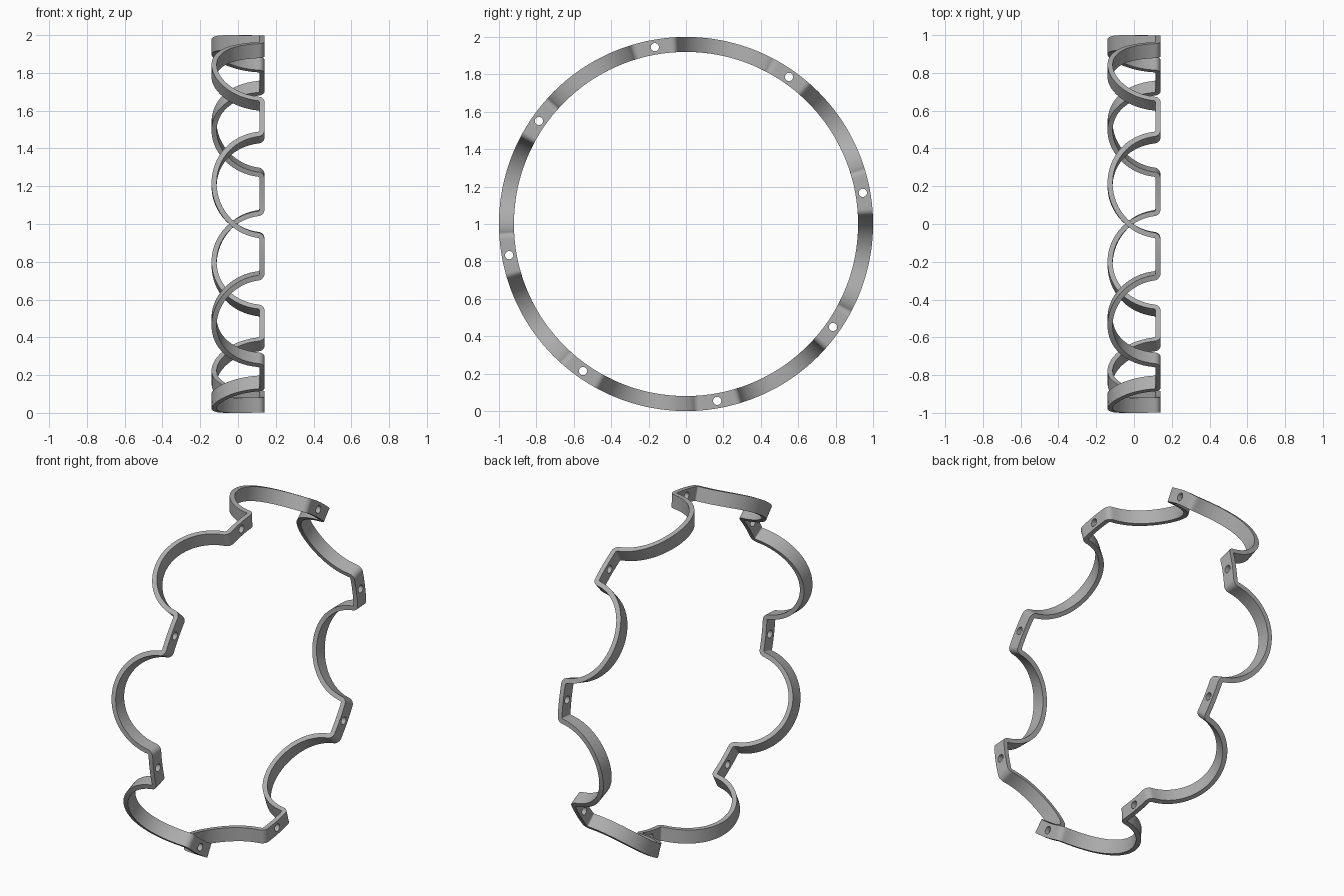
import bpy, bmesh
from math import sin, cos, asin, sqrt, pi, radians
from mathutils import Matrix, Vector

cube = bpy.data.objects.get("Cube")
if cube:
    bpy.data.objects.remove(cube, do_unlink=True)

COUNT = 8                    # scallops around the ring
R_OUT, R_IN = 1.0, 0.92
R_MID = (R_OUT + R_IN) / 2
HALF_T = 0.0135              # half the strip thickness
TAB_X = 0.14 - HALF_T        # middle of the flat tabs
ARC_R, BEND_R = 0.269, 0.022
ARC_X = ARC_R - TAB_X        # centre of each scallop along the axis
HALF_PITCH = pi * R_MID / COUNT
FIRST_HOLE = radians(10)

metal = bpy.data.materials.new("satin grey metal")
metal.use_nodes = True
grey = (0.42, 0.42, 0.42, 1)
metal.diffuse_color = grey
metal.node_tree.nodes["Principled BSDF"].inputs["Base Color"].default_value = grey


def half_scallop():
    """Centre line and normals, unrolled, from scallop bottom to tab middle."""
    bend_x = TAB_X - BEND_R
    tilt = asin((ARC_X - bend_x) / (ARC_R + BEND_R))
    bend_s = sqrt((ARC_R + BEND_R) ** 2 - (ARC_X - bend_x) ** 2)
    pts = []
    for i in range(21):                       # round scallop
        a = (pi / 2 - tilt) * i / 20
        n = Vector((sin(a), -cos(a)))
        pts.append((Vector((0, ARC_X)) + n * ARC_R, n))
    for i in range(1, 9):                     # bend into the tab
        a = tilt + (pi / 2 - tilt) * i / 8
        n = Vector((cos(a), -sin(a)))
        pts.append((Vector((bend_s, bend_x)) - n * BEND_R, n))
    for i in range(1, 5):                     # flat tab
        s = bend_s + (HALF_PITCH - bend_s) * i / 4
        pts.append((Vector((s, TAB_X)), Vector((0, -1))))
    return pts


def on_ring(p, radius, centre):
    a = centre + p.x / R_MID
    return (p.y, radius * cos(a), 1 + radius * sin(a))


# Scalloped band, swept right around the ring
half = half_scallop()
mirrored = [(Vector((-p.x, p.y)), Vector((-n.x, n.y))) for p, n in half[1:-1]]
unit = mirrored[::-1] + half
bm = bmesh.new()
sections = []
for k in range(COUNT):
    centre = FIRST_HOLE + 2 * pi * (k + 0.5) / COUNT
    for p, n in unit:
        corners = ((1, R_IN), (1, R_OUT), (-1, R_OUT), (-1, R_IN))
        sections.append([bm.verts.new(on_ring(p + n * HALF_T * side, r, centre))
                         for side, r in corners])
for a, b in zip(sections, sections[1:] + sections[:1]):
    for i in range(4):
        j = (i + 1) % 4
        bm.faces.new((a[i], a[j], b[j], b[i]))
bmesh.ops.recalc_face_normals(bm, faces=bm.faces)
mesh = bpy.data.meshes.new("scalloped_ring")
bm.to_mesh(mesh)
bm.free()
mesh.materials.append(metal)
ring = bpy.data.objects.new("scalloped_ring", mesh)
bpy.context.collection.objects.link(ring)

# Hole cutters, one through each tab
bm = bmesh.new()
for k in range(COUNT):
    a = FIRST_HOLE + 2 * pi * k / COUNT
    place = Matrix.Translation((TAB_X, R_MID * cos(a), 1 + R_MID * sin(a)))
    bmesh.ops.create_cone(bm, cap_ends=True, segments=24, radius1=0.022, radius2=0.022,
                          depth=0.1, matrix=place @ Matrix.Rotation(pi / 2, 4, "Y"))
mesh = bpy.data.meshes.new("hole_cutters")
bm.to_mesh(mesh)
bm.free()
mesh.materials.append(metal)
cutters = bpy.data.objects.new("hole_cutters", mesh)
cutters.hide_render = True
bpy.context.collection.objects.link(cutters)

bpy.ops.object.select_all(action="DESELECT")
ring.select_set(True)
bpy.context.view_layer.objects.active = ring
cut = ring.modifiers.new("tab_holes", "BOOLEAN")
cut.operation = "DIFFERENCE"
cut.solver = "EXACT"
cut.object = cutters
bpy.ops.object.modifier_apply(modifier=cut.name)
bpy.data.objects.remove(cutters, do_unlink=True)
bpy.ops.object.shade_smooth_by_angle(angle=radians(30))
